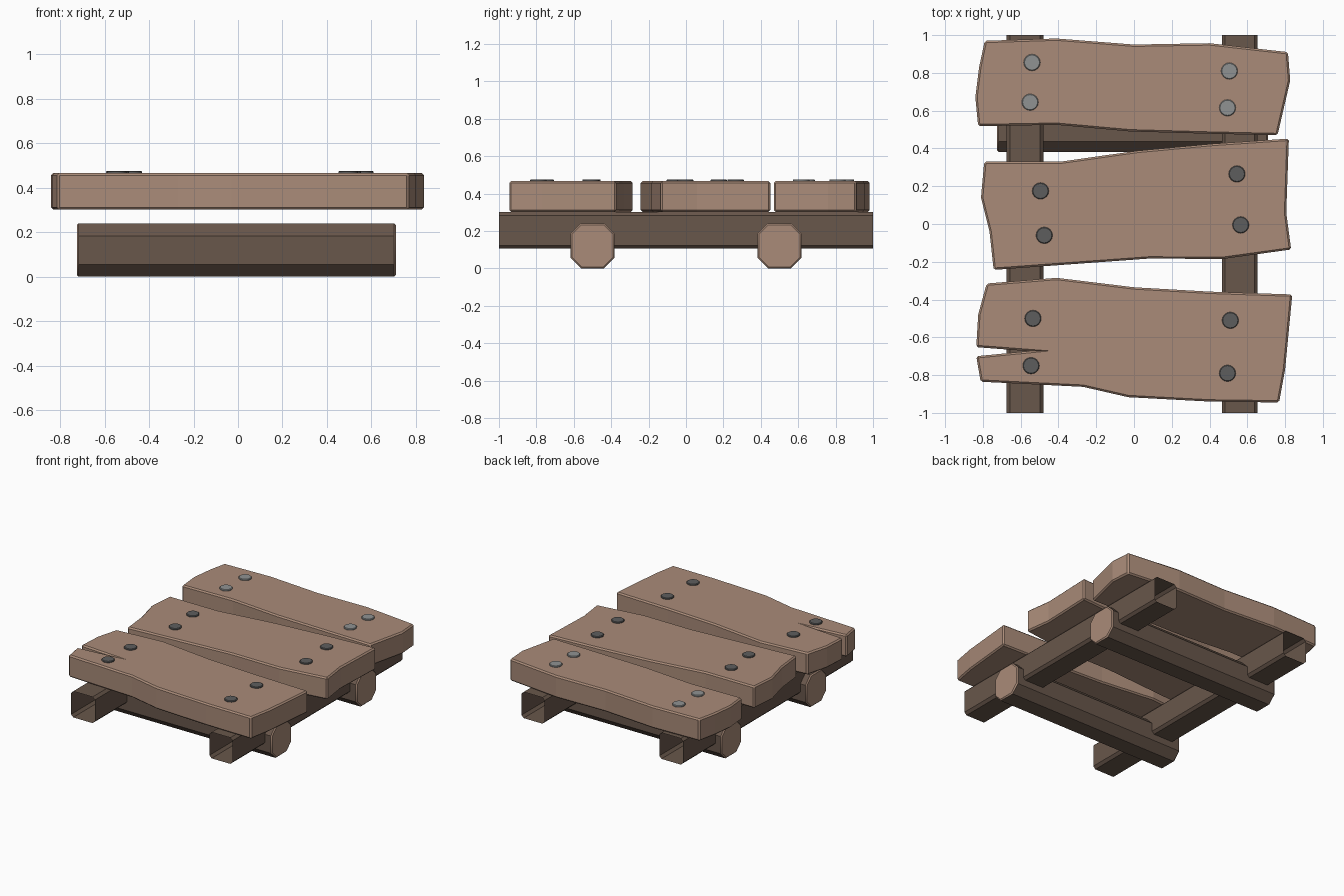
import bpy, bmesh, math

if "Cube" in bpy.data.objects:
    bpy.data.objects.remove(bpy.data.objects["Cube"])


def material(name, r, g, b):
    m = bpy.data.materials.new(name)
    m.diffuse_color = (r, g, b, 1)
    m.use_nodes = True
    m.node_tree.nodes["Principled BSDF"].inputs["Base Color"].default_value = m.diffuse_color
    return m


PLANK = material("plank_wood", 0.40, 0.26, 0.19)
DARK = material("dark_wood", 0.14, 0.095, 0.07)
IRON = material("dark_iron", 0.11, 0.11, 0.11)
STEEL = material("pale_iron", 0.28, 0.29, 0.29)


def finish(name, bm, mats, bevel=0, smooth=True):
    bmesh.ops.recalc_face_normals(bm, faces=bm.faces)
    mesh = bpy.data.meshes.new(name)
    bm.to_mesh(mesh)
    bm.free()
    ob = bpy.data.objects.new(name, mesh)
    bpy.context.collection.objects.link(ob)
    for m in mats:
        mesh.materials.append(m)
    if bevel:
        mod = ob.modifiers.new("worn_edges", 'BEVEL')
        mod.width = bevel
        mod.segments = 1
        mod.limit_method = 'ANGLE'
        mod.angle_limit = math.radians(50)
        mod.use_clamp_overlap = False
    if smooth:
        bpy.ops.object.select_all(action='DESELECT')
        ob.select_set(True)
        bpy.context.view_layer.objects.active = ob
        bpy.ops.object.shade_smooth_by_angle(angle=math.radians(30))
    return ob


def prism(outline, to_3d, a, b, caps=True):
    """Sweep a 2D outline between depths a and b."""
    bm = bmesh.new()
    lo = [bm.verts.new(to_3d(u, v, a)) for u, v in outline]
    hi = [bm.verts.new(to_3d(u, v, b)) for u, v in outline]
    n = len(outline)
    for i in range(n):
        j = (i + 1) % n
        bm.faces.new((lo[i], lo[j], hi[j], hi[i]))
    if caps:
        for loop in (lo, hi):
            bm.faces.new(loop).material_index = 1
    return bm


def chamfered(u0, u1, v0, v1, c):
    return [(u0 + c, v0), (u1 - c, v0), (u1, v0 + c), (u1, v1 - c),
            (u1 - c, v1), (u0 + c, v1), (u0, v1 - c), (u0, v0 + c)]


# long rails: open-ended so that sections tile along y
for side, x0, x1 in (("left", -0.675, -0.48), ("right", 0.465, 0.655)):
    bm = prism(chamfered(x0, x1, 0.105, 0.30, 0.018),
               lambda u, v, d: (u, d, v), -1, 1, caps=False)
    finish(side + "_rail", bm, [DARK])

# octagonal cross beams with pale cut ends
for side, y in (("front", -0.5), ("back", 0.5)):
    bm = prism(chamfered(y - 0.118, y + 0.118, 0, 0.24, 0.056),
               lambda u, v, d: (d, u, v), -0.725, 0.71)
    finish(side + "_cross_beam", bm, [DARK, PLANK], bevel=0.008)

# uneven planks; the front one has a split in its left end
front = [(-0.78, -0.315), (-0.41, -0.285), (0, -0.335), (0.4, -0.358),
         (0.838, -0.373), (0.80, -0.77), (0.768, -0.945), (0.4, -0.94),
         (-0.03, -0.917), (-0.27, -0.862), (-0.812, -0.835),
         (-0.835, -0.70), (-0.56, -0.673), (-0.835, -0.652), (-0.825, -0.48)]
middle = [(-0.793, 0.33), (-0.39, 0.33), (0.02, 0.388), (0.42, 0.425),
          (0.82, 0.452), (0.806, 0.06), (0.832, -0.135), (0.47, -0.185),
          (0.08, -0.183), (-0.36, -0.215), (-0.743, -0.243),
          (-0.765, -0.04), (-0.81, 0.14)]
back = [(-0.79, 0.97), (-0.41, 0.982), (0, 0.95), (0.4, 0.957),
        (0.815, 0.91), (0.827, 0.76), (0.76, 0.47), (0.4, 0.478),
        (-0.02, 0.49), (-0.41, 0.525), (-0.825, 0.518), (-0.84, 0.67),
        (-0.82, 0.83)]
for name, outline in (("front", front), ("middle", middle), ("back", back)):
    bm = prism(outline, lambda u, v, d: (u, v, d), 0.302, 0.466)
    finish(name + "_plank", bm, [PLANK, PLANK], bevel=0.01, smooth=False)

# nail heads, four per plank
nails = {
    "front": (IRON, [(-0.535, -0.5), (-0.545, -0.75), (0.51, -0.51), (0.495, -0.79)]),
    "middle": (IRON, [(-0.495, 0.175), (-0.475, -0.06), (0.545, 0.265), (0.565, -0.005)]),
    "back": (STEEL, [(-0.54, 0.855), (-0.55, 0.645), (0.505, 0.81), (0.495, 0.615)]),
}
for name, (mat, spots) in nails.items():
    for i, (x, y) in enumerate(spots):
        ring = [(x + 0.044 * math.cos(t * math.tau / 16),
                 y + 0.044 * math.sin(t * math.tau / 16)) for t in range(16)]
        bm = prism(ring, lambda u, v, d: (u, v, d), 0.455, 0.476)
        finish(f"{name}_nail_{i + 1}", bm, [mat, mat], bevel=0.004)
